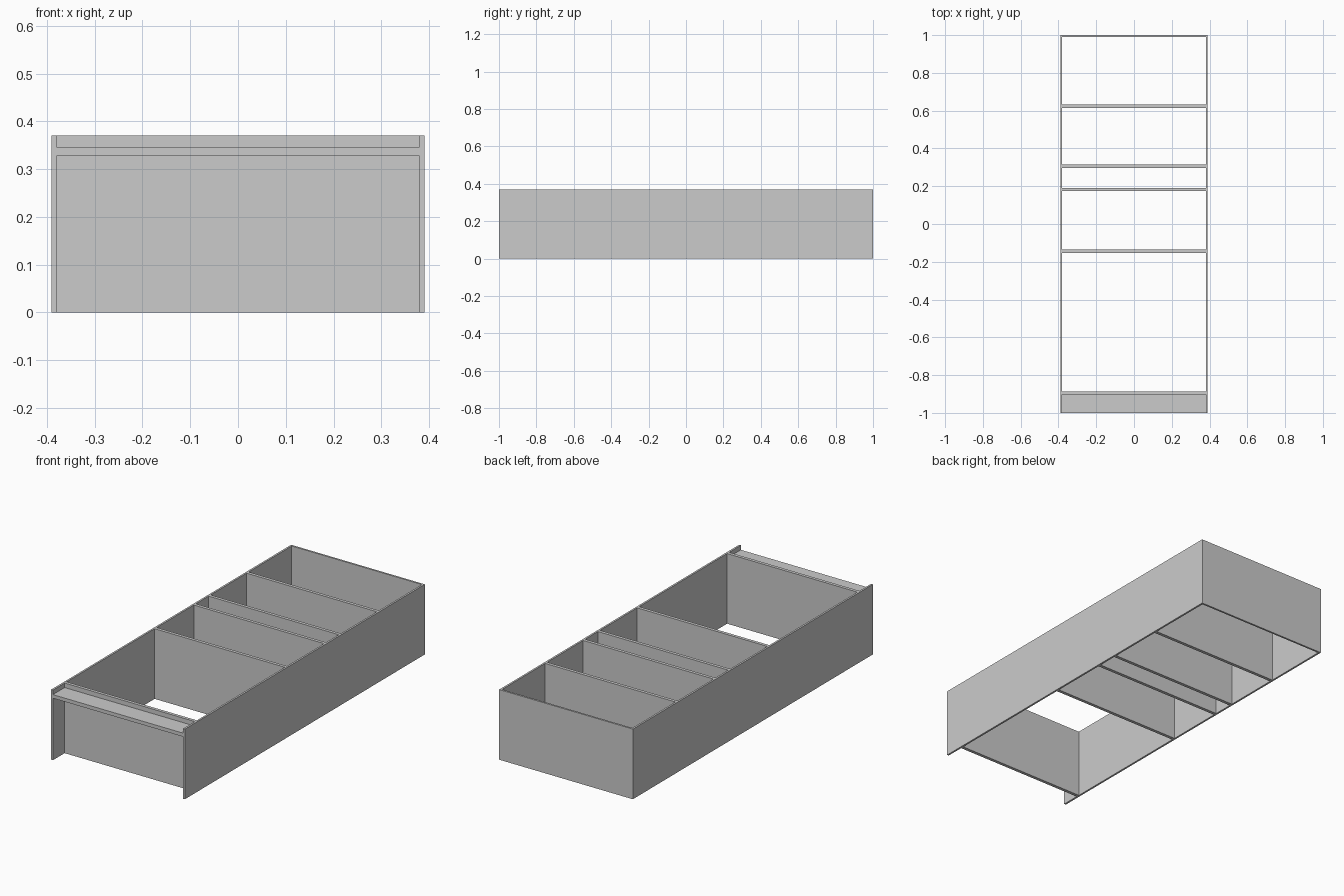
import bpy

if "Cube" in bpy.data.objects:
    bpy.data.objects.remove(bpy.data.objects["Cube"])

W, T, H = 0.39, 0.01, 0.37   # half width, side thickness, height
INNER = W - T


def box(name, x0, x1, y0, y1, z0, z1):
    bpy.ops.mesh.primitive_cube_add(
        size=1, location=((x0 + x1) / 2, (y0 + y1) / 2, (z0 + z1) / 2))
    ob = bpy.context.object
    ob.name = name
    ob.scale = (x1 - x0, y1 - y0, z1 - z0)
    bpy.ops.object.transform_apply(location=False, rotation=False, scale=True)
    return ob


# Long side panels
box("side_panel_left", -W, -INNER, -1, 1, 0, H)
box("side_panel_right", INNER, W, -1, 1, 0, H)

# Panel closing the back end
box("end_panel", -INNER, INNER, 1 - T, 1, 0, H)

# Cross dividers, open above and below
D = 0.017
for i, y in enumerate((0.623, 0.306, 0.183, -0.144, -0.894), 1):
    box(f"divider_{i}", -INNER, INNER, y - D / 2, y + D / 2, 0, H)

# Narrow ledge at the front
box("front_ledge", -INNER, INNER, -1, -0.894 - D / 2, 0.327, 0.346)
